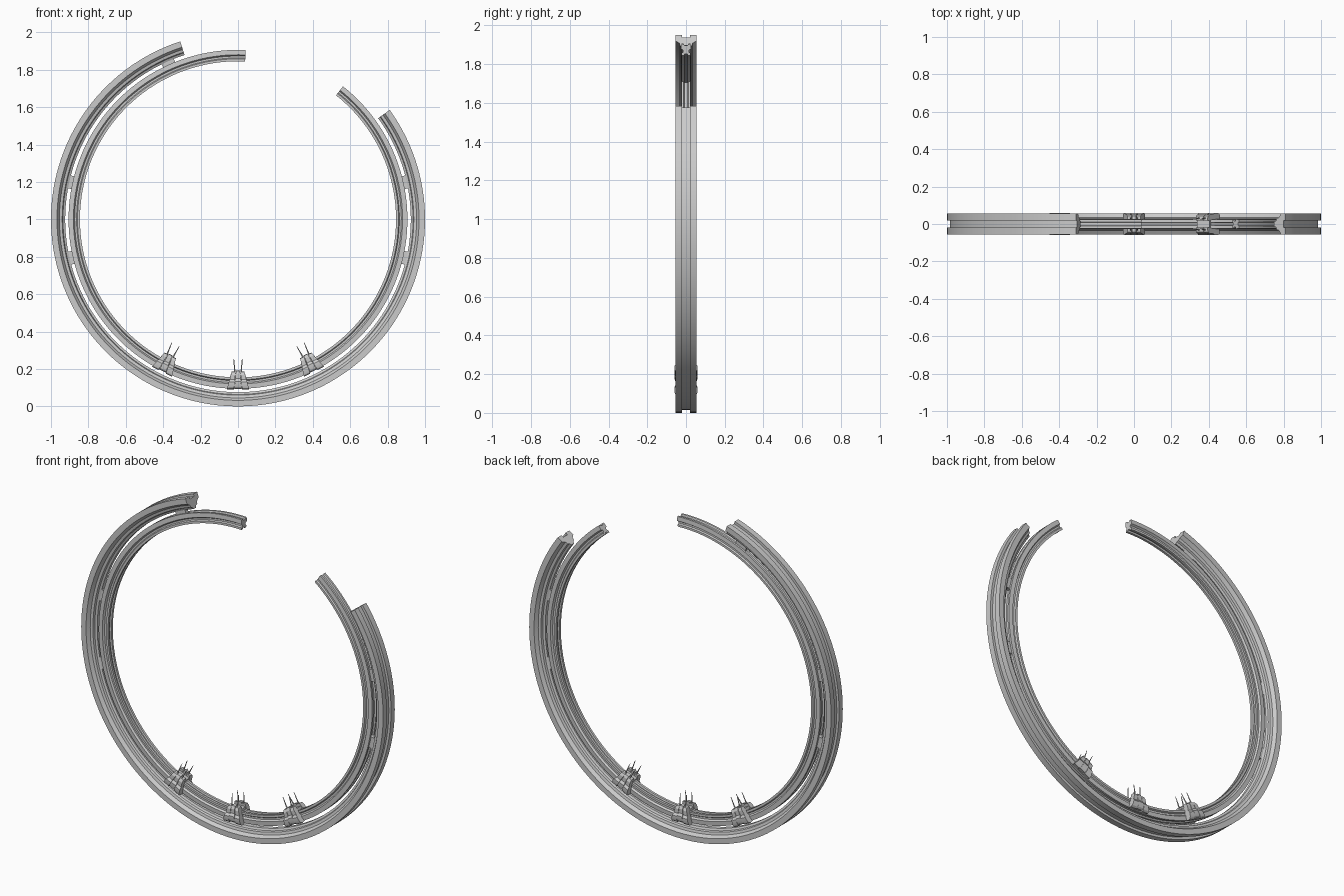
import bpy, bmesh, math
from mathutils import Matrix, Vector

if "Cube" in bpy.data.objects:
    bpy.data.objects.remove(bpy.data.objects["Cube"])

CENTRE = Vector((0, 0, 1))


def finish(bm, name, smooth=True):
    bmesh.ops.recalc_face_normals(bm, faces=bm.faces)
    me = bpy.data.meshes.new(name)
    bm.to_mesh(me)
    bm.free()
    ob = bpy.data.objects.new(name, me)
    bpy.context.collection.objects.link(ob)
    if smooth:
        bpy.ops.object.select_all(action='DESELECT')
        ob.select_set(True)
        bpy.context.view_layer.objects.active = ob
        bpy.ops.object.shade_smooth_by_angle(angle=math.radians(25))
    return ob


def arc_sweep(name, half, a0, a1, steps):
    """Sweep a (y, radius) half profile, mirrored in y, around the ring centre."""
    prof = half + [(-y, r) for y, r in reversed(half)]
    bm = bmesh.new()
    rows = []
    for i in range(steps + 1):
        a = math.radians(a0 + (a1 - a0) * i / steps)
        rows.append([bm.verts.new((r * math.cos(a), y, 1 + r * math.sin(a))) for y, r in prof])
    n = len(prof)
    for p, q in zip(rows, rows[1:]):
        for j in range(n):
            k = (j + 1) % n
            bm.faces.new((p[j], p[k], q[k], q[j]))
    bm.faces.new(rows[0])
    bm.faces.new(rows[-1])
    return finish(bm, name)


# Broken outer ring: grooved rim tapering to a stepped inner edge
arc_sweep("outer_ring", [(.02, .985), (.02, 1), (.055, 1), (.055, .968), (.034, .955),
                         (.030, .940), (.018, .936), (.012, .924)], 108, 395.8, 120)

# Broken inner ring: thin rail with grooved faces
arc_sweep("inner_ring", [(.008, .898), (.012, .906), (.024, .906), (.026, .880), (.015, .873),
                         (.015, .863), (.023, .858), (.023, .845), (.009, .845), (.006, .854)],
          87.4, 411.7, 140)

# Short spacers joining the two rings
for i, a in enumerate((12.5, -13, 167.5, 193, 114)):
    arc_sweep(f"ring_spacer_{i}", [(.012, .932), (.012, .895)], a - 2.2, a + 2.2, 6)


# Clamp pieces, drawn at the bottom of the ring and then turned into place
FINGER = [(.012, .100), (.046, .092), (.056, .100), (.060, .112), (.060, .132),
          (.050, .146), (.050, .172), (.042, .188), (.018, .190), (.024, .145)]


def add_finger(bm, side, x, tilt, drop):
    ends = []
    for s in (-1, 1):
        row = []
        for y, z in FINGER:
            w = .017 - .006 * (z - .09) / .1
            if z < .14:
                w += .002
            row.append(bm.verts.new((x + s * w - tilt * (z - .13), side * y, z - drop)))
        ends.append(row)
    n = len(FINGER)
    for j in range(n):
        k = (j + 1) % n
        bm.faces.new((ends[0][j], ends[0][k], ends[1][k], ends[1][j]))
    bm.faces.new(ends[0])
    bm.faces.new(ends[1])


def add_box(bm, lo, hi):
    lo, hi = Vector(lo), Vector(hi)
    m = Matrix.Translation((lo + hi) / 2) @ Matrix.Diagonal((*(hi - lo), 1))
    bmesh.ops.create_cube(bm, size=1, matrix=m)


def add_prong(bm, foot, tip):
    foot, tip = Vector(foot), Vector(tip)
    d = tip - foot
    m = Matrix.Translation((foot + tip) / 2) @ d.to_track_quat('Z', 'Y').to_matrix().to_4x4()
    bmesh.ops.create_cone(bm, cap_ends=True, segments=6, radius1=.0045, radius2=.0015,
                          depth=d.length, matrix=m)


def clamp(name, turn):
    bm = bmesh.new()
    for side in (-1, 1):
        add_finger(bm, side, 0, 0, -.002)
        for s in (-1, 1):
            add_finger(bm, side, s * .034, s * .18, .003)
            add_prong(bm, (s * .017, side * .032, .175), (s * .022, side * .024, .252))
    # Bridge across the inner rail
    add_box(bm, (-.036, -.035, .152), (.036, .035, .170))
    bmesh.ops.rotate(bm, verts=bm.verts, cent=CENTRE,
                     matrix=Matrix.Rotation(math.radians(turn), 3, 'Y'))
    finish(bm, name)


for name, turn in (("clamp_left", 26.5), ("clamp_middle", 0), ("clamp_right", -26.5)):
    clamp(name, turn)
